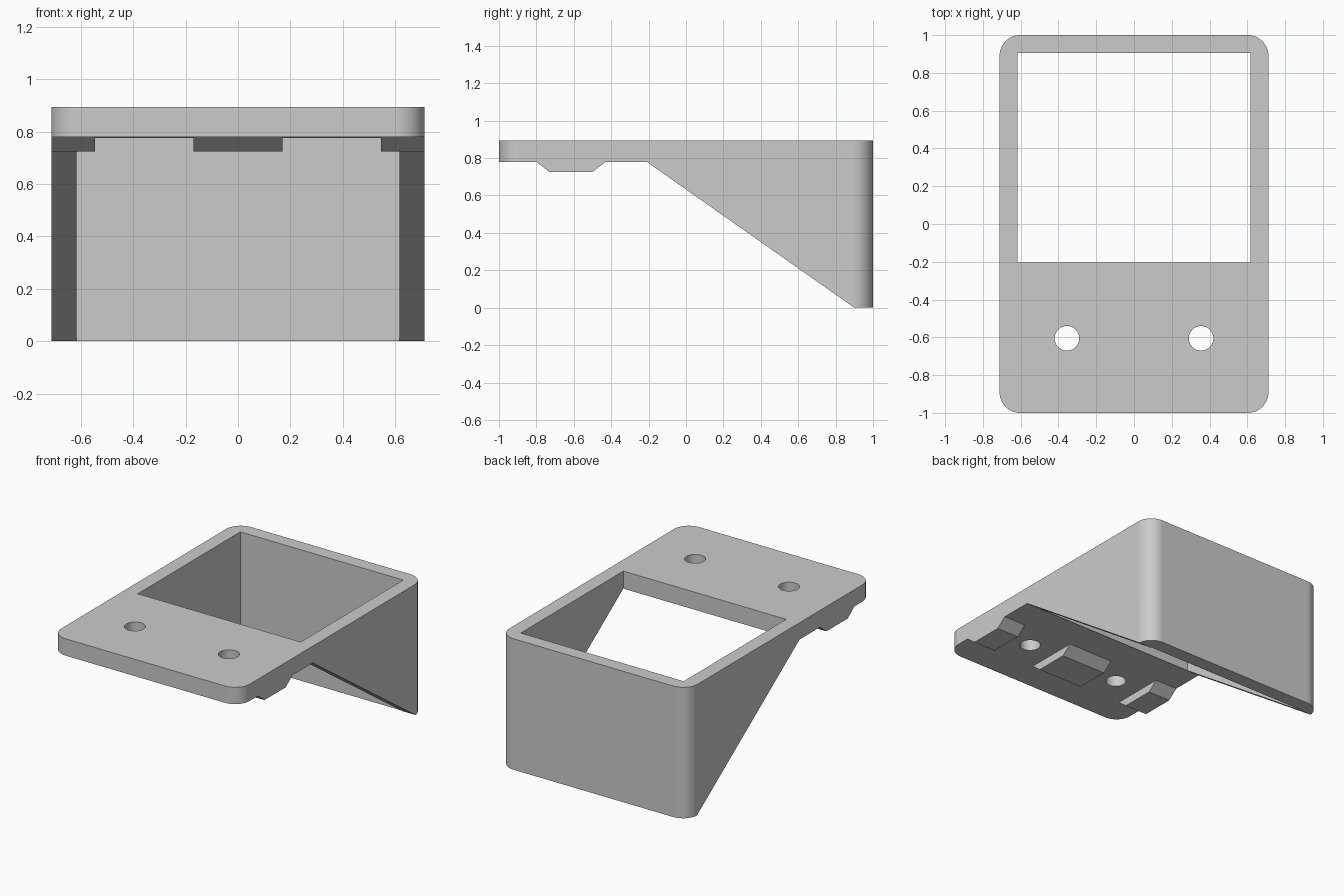
import bpy, bmesh
from math import cos, sin, pi, radians
from mathutils import Vector

cube = bpy.data.objects.get("Cube")
if cube:
    bpy.data.objects.remove(cube, do_unlink=True)

TOP, PLATE_BOTTOM, TAB_BOTTOM = 0.895, 0.78, 0.725
HALF_W, HALF_L, RADIUS = 0.712, 1.0, 0.11

# Single light grey material
grey = bpy.data.materials.new("light grey")
grey.use_nodes = True
colour = (0.6, 0.6, 0.6, 1)
grey.diffuse_color = colour
grey.node_tree.nodes["Principled BSDF"].inputs["Base Color"].default_value = colour


def prism(name, outline, offset):
    """Extrude a closed planar outline by a vector."""
    bm = bmesh.new()
    face = bm.faces.new([bm.verts.new(p) for p in outline])
    new = bmesh.ops.extrude_face_region(bm, geom=[face])["geom"]
    bmesh.ops.translate(bm, vec=Vector(offset),
                        verts=[v for v in new if isinstance(v, bmesh.types.BMVert)])
    bmesh.ops.recalc_face_normals(bm, faces=bm.faces)
    mesh = bpy.data.meshes.new(name)
    bm.to_mesh(mesh)
    bm.free()
    mesh.materials.append(grey)
    obj = bpy.data.objects.new(name, mesh)
    bpy.context.collection.objects.link(obj)
    return obj


def box(name, x0, x1, y0, y1, z0, z1):
    outline = [(x0, y0, z0), (x1, y0, z0), (x1, y1, z0), (x0, y1, z0)]
    return prism(name, outline, (0, 0, z1 - z0))


def arc(cx, cy, r, start, sweep, steps):
    return [(cx + r * cos(start + sweep * i / steps),
             cy + r * sin(start + sweep * i / steps), 0) for i in range(steps + 1)]


# Rounded rectangular block
outline = []
for i, (sx, sy) in enumerate([(1, 1), (-1, 1), (-1, -1), (1, -1)]):
    outline += arc(sx * (HALF_W - RADIUS), sy * (HALF_L - RADIUS), RADIUS,
                   i * pi / 2, pi / 2, 16)
bracket = prism("bracket_body", outline, (0, 0, TOP))

# Underside: plate, ridge for the tabs, and sloping side walls
slope = PLATE_BOTTOM / 1.11
side = [(-1.2, -0.1), (-1.2, PLATE_BOTTOM), (-0.80, PLATE_BOTTOM), (-0.73, TAB_BOTTOM),
        (-0.50, TAB_BOTTOM), (-0.43, PLATE_BOTTOM), (-0.21, PLATE_BOTTOM),
        (0.90 + 0.1 / slope, -0.1)]
cutters = [prism("underside_cutter", [(-1, y, z) for y, z in side], (2, 0, 0))]

# Rectangular opening
cutters.append(box("opening_cutter", -0.616, 0.616, -0.203, 0.905, -0.2, 1.1))

# Gaps between tabs, and screw holes
for s in (-1, 1):
    x0, x1 = sorted((s * 0.17, s * 0.545))
    cutters.append(box("tab_gap_cutter", x0, x1, -0.88, -0.35, 0.5, PLATE_BOTTOM))
    circle = arc(s * 0.355, -0.605, 0.065, 0, 2 * pi, 48)[:-1]
    cutters.append(prism("screw_hole_cutter", circle, (0, 0, 1.1)))

bpy.ops.object.select_all(action='DESELECT')
bpy.context.view_layer.objects.active = bracket
bracket.select_set(True)
for cutter in cutters:
    cutter.hide_render = True
    mod = bracket.modifiers.new("cut", 'BOOLEAN')
    mod.operation, mod.solver, mod.object = 'DIFFERENCE', 'EXACT', cutter
    bpy.ops.object.modifier_apply(modifier=mod.name)
for cutter in cutters:
    bpy.data.objects.remove(cutter, do_unlink=True)

# Smooth rounded corners, with the large flat faces kept flat
bpy.ops.object.shade_smooth_by_angle(angle=radians(25))
weighted = bracket.modifiers.new("weighted_normals", 'WEIGHTED_NORMAL')
weighted.keep_sharp = True
